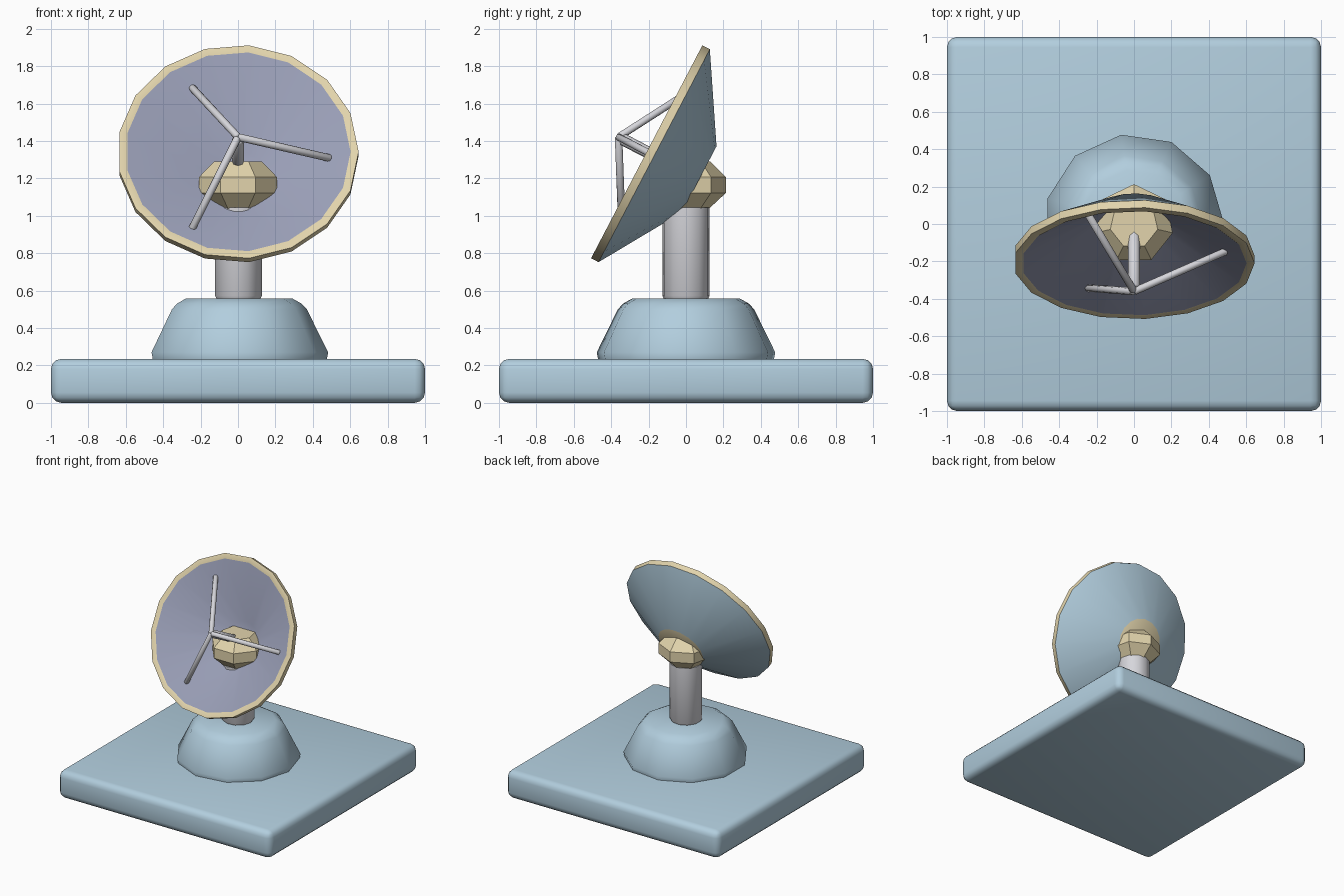
import bpy, bmesh, math
from mathutils import Matrix, Vector

if "Cube" in bpy.data.objects:
    bpy.data.objects.remove(bpy.data.objects["Cube"])


def material(name, rgb):
    m = bpy.data.materials.new(name)
    lin = [(c / 255 / 12.92) if c < 11 else ((c / 255 + 0.055) / 1.055) ** 2.4 for c in rgb]
    m.diffuse_color = (*lin, 1)
    m.use_nodes = True
    m.node_tree.nodes["Principled BSDF"].inputs["Base Color"].default_value = m.diffuse_color
    return m


BLUE = material("pale_blue", (178, 206, 222))
TAN = material("tan", (226, 212, 172))
GREY = material("light_grey", (214, 214, 219))
LILAC = material("grey_lilac", (153, 158, 182))


def finish(name, bm, mats, smooth_angle):
    bmesh.ops.recalc_face_normals(bm, faces=bm.faces[:])
    me = bpy.data.meshes.new(name)
    bm.to_mesh(me)
    bm.free()
    for m in mats:
        me.materials.append(m)
    ob = bpy.data.objects.new(name, me)
    bpy.context.collection.objects.link(ob)
    bpy.ops.object.select_all(action='DESELECT')
    ob.select_set(True)
    bpy.context.view_layer.objects.active = ob
    if smooth_angle:
        bpy.ops.object.shade_smooth_by_angle(angle=math.radians(smooth_angle))
    return ob


def lathe(name, profile, sides, mats, start=0.0, smooth=40, bands=None, matrix=None):
    """Capped surface of revolution; bands = material index of start cap, each band, end cap."""
    bm = bmesh.new()
    rings = []
    for r, z in profile:
        angles = [math.radians(start) + math.tau * i / sides for i in range(sides)]
        rings.append([bm.verts.new((r * math.cos(a), r * math.sin(a), z)) for a in angles])
    bands = bands or [0] * (len(profile) + 1)
    bm.faces.new(rings[0]).material_index = bands[0]
    for k, (lo, hi) in enumerate(zip(rings, rings[1:])):
        for i in range(sides):
            j = (i + 1) % sides
            bm.faces.new((lo[i], lo[j], hi[j], hi[i])).material_index = bands[k + 1]
    bm.faces.new(rings[-1]).material_index = bands[-1]
    if matrix:
        bm.transform(matrix)
    return finish(name, bm, mats, smooth)


def rod(name, a, b, radius, sides=8):
    a, b = Vector(a), Vector(b)
    d = b - a
    mat = Matrix.Translation(a) @ d.to_track_quat('Z', 'Y').to_matrix().to_4x4()
    e = radius * 0.3
    prof = [(radius - e, 0), (radius, e), (radius, d.length - e), (radius - e, d.length)]
    return lathe(name, prof, sides, [GREY], smooth=50, matrix=mat)


# Square ground slab with rounded edges
bm = bmesh.new()
bmesh.ops.create_cube(bm, size=1, matrix=Matrix.Translation((0, 0, 0.1175)) @ Matrix.Diagonal((2, 2, 0.235, 1)))
bmesh.ops.bevel(bm, geom=bm.edges[:], offset=0.055, segments=3, profile=0.5, affect='EDGES')
finish("base_slab", bm, [BLUE], 40)

# Tapered pedestal
lathe("pedestal", [(0.474, 0.23), (0.482, 0.27), (0.368, 0.5), (0.34, 0.53), (0.29, 0.558)],
      11, [BLUE], smooth=45)

# Column
lathe("column", [(0.115, 0.55), (0.128, 0.572), (0.128, 1.045)], 11, [GREY], smooth=40)

# Faceted swivel joint
lathe("swivel_joint", [(0.125, 1.04), (0.213, 1.122), (0.213, 1.208), (0.13, 1.29)],
      7, [TAN], start=90, smooth=0)

# Dish: local z points out of the dish along its tilted axis
tilt = Matrix.Translation((0, -0.21, 1.342)) @ Matrix.Rotation(math.radians(62.4), 4, 'X')
lathe("dish",
      [(0.15, -0.285), (0.602, 0), (0.645, 0), (0.645, -0.045), (0.2, -0.317)],
      17, [BLUE, LILAC, TAN], bands=[1, 1, 2, 2, 0, 2], matrix=tilt)

# Feed horn and its three struts
focus = tilt @ Vector((0, 0, 0.17))
rod("feed_pole", tilt @ Vector((0, 0, 0.15)), tilt @ Vector((0, 0, -0.28)), 0.032)
for i in range(3):
    a = math.tau * i / 3
    foot = tilt @ Vector((0.495 * math.cos(a), 0.495 * math.sin(a), -0.075))
    rod("strut_%d" % (i + 1), focus, foot, 0.02)
